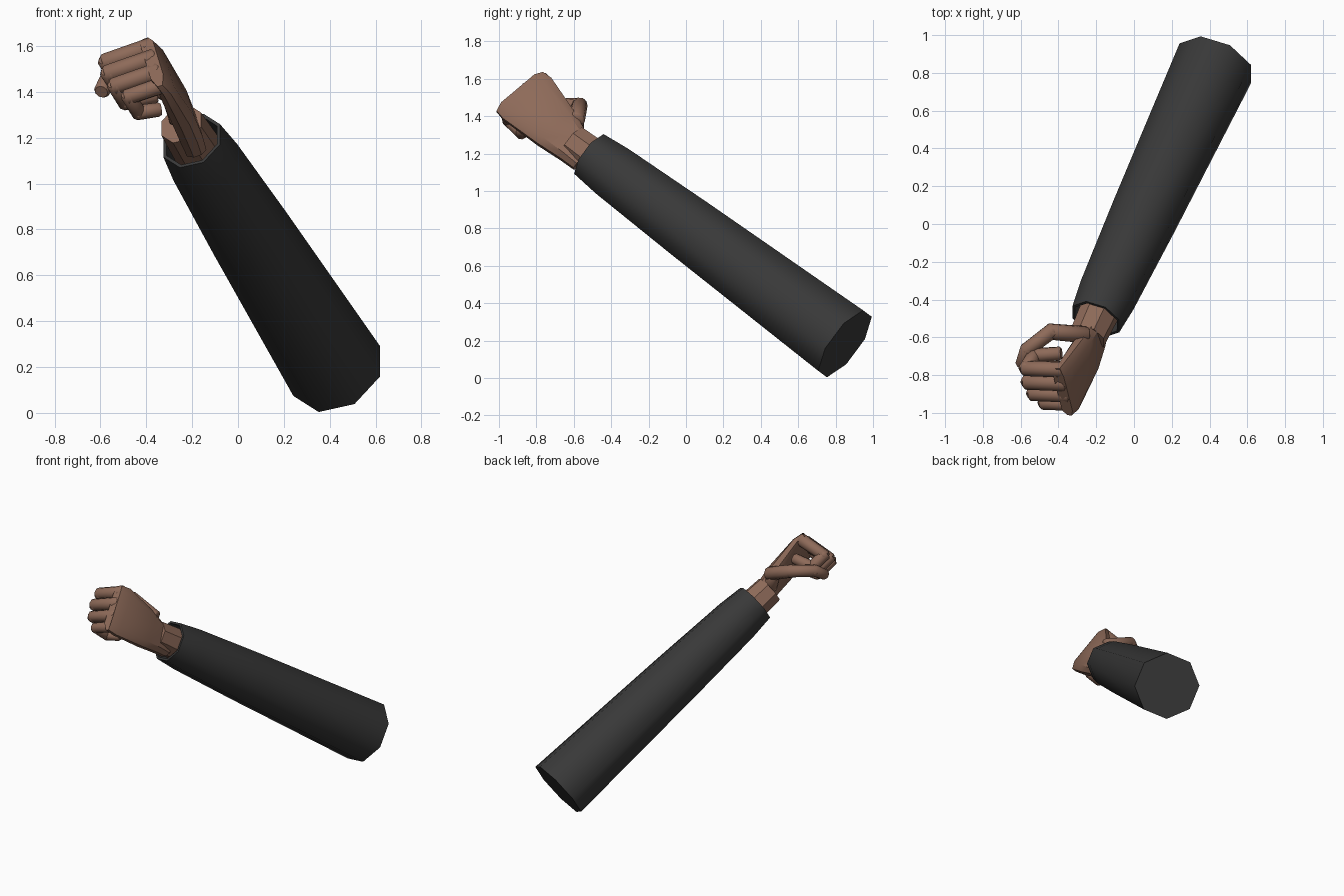
import bpy, bmesh, math
from mathutils import Vector

if "Cube" in bpy.data.objects:
    bpy.data.objects.remove(bpy.data.objects["Cube"])


def material(name, rgb):
    m = bpy.data.materials.new(name)
    m.diffuse_color = (*rgb, 1)
    m.use_nodes = True
    m.node_tree.nodes["Principled BSDF"].inputs["Base Color"].default_value = m.diffuse_color
    return m


CLOTH = material("dark cloth", (0.040, 0.040, 0.040))
SKIN = material("brown skin", (0.270, 0.145, 0.100))


def loft(name, rings, mat, angle):
    """Skin a list of equal-length point rings and cap both ends."""
    bm = bmesh.new()
    loops = [[bm.verts.new(p) for p in ring] for ring in rings]
    n = len(loops[0])
    for a, b in zip(loops, loops[1:]):
        for i in range(n):
            j = (i + 1) % n
            bm.faces.new((a[i], a[j], b[j], b[i]))
    bm.faces.new(loops[0][::-1])
    bm.faces.new(loops[-1])
    bmesh.ops.recalc_face_normals(bm, faces=bm.faces)
    me = bpy.data.meshes.new(name)
    bm.to_mesh(me)
    bm.free()
    me.materials.append(mat)
    ob = bpy.data.objects.new(name, me)
    bpy.context.collection.objects.link(ob)
    bpy.ops.object.select_all(action='DESELECT')
    ob.select_set(True)
    bpy.context.view_layer.objects.active = ob
    bpy.ops.object.shade_smooth_by_angle(angle=math.radians(angle))
    return ob


def circle(c, u, v, r, n, phase=0.5):
    return [c + r * (math.cos(a) * u + math.sin(a) * v)
            for a in (2 * math.pi * (i + phase) / n for i in range(n))]


# Arm axis, from the cut upper end to the wrist
ORIGIN = Vector((0.43, 0.85, 0.183))
AXIS = Vector((-0.35, -0.75, 0.556)).normalized()
U = (Vector((1, 0, 0)) - AXIS * AXIS.x).normalized()
V = AXIS.cross(U)


def arm_rings(spec):
    return [circle(ORIGIN + AXIS * s, U, V, r, 8) for s, r in spec]


# Sleeve, with the hollow cuff folded inward at the wrist
loft("sleeve", arm_rings([(0, 0.218), (1.08, 0.183), (1.63, 0.160), (1.80, 0.143),
                          (1.80, 0.128), (1.66, 0.125)]), CLOTH, 50)
# Forearm stub inside the cuff
loft("wrist", arm_rings([(1.64, 0.112), (1.93, 0.100)]), SKIN, 30)

# Hand frame: H toward knuckles, K toward the thumb side, N out of the hand's back
H = Vector((-0.259, -0.658, 0.705)).normalized()
K = Vector((-0.19, 0.76, 0.62))
K = (K - H * K.dot(H)).normalized()
N = K.cross(H).normalized()
WRIST = Vector((-0.21, -0.60, 1.235))


def hand(h, k, n):
    return WRIST + H * h + K * k + N * n


def palm_ring(h, w, lo, hi, bow=0.0):
    """Octagonal slab section; bow pushes the middle toward the knuckles."""
    e = w * 0.72
    q = (hi - lo) * 0.3
    pts = [(-w, lo + q), (-e, lo), (e, lo), (w, lo + q),
           (w, hi - q), (e, hi), (-e, hi), (-w, hi - q)]
    return [hand(h + (bow if abs(k) < w else 0), k, n) for k, n in pts]


# Palm and back of the hand
loft("palm", [palm_ring(-0.09, 0.080, -0.050, 0.040),
              palm_ring(0.00, 0.098, -0.055, 0.045),
              palm_ring(0.14, 0.132, -0.060, 0.042),
              palm_ring(0.38, 0.172, -0.070, 0.005),
              palm_ring(0.44, 0.165, -0.080, -0.022, 0.015)], SKIN, 35)


def digit(name, joints, radii):
    """Chain of straight tapered segments with lightly rounded ends."""
    for i, (a, b) in enumerate(zip(joints, joints[1:])):
        d = (b - a).normalized()
        u = d.orthogonal().normalized()
        v = d.cross(u)
        ra, rb = radii[i], radii[i + 1]
        a2, b2 = a - d * ra * 0.55, b + d * rb * 0.55
        loft(f"{name}_segment_{i + 1}",
             [circle(a2, u, v, ra * 0.8, 10), circle(a2 + d * 0.01, u, v, ra, 10),
              circle(b2 - d * 0.01, u, v, rb, 10), circle(b2, u, v, rb * 0.8, 10)],
             SKIN, 50)


# Curled fingers: name, side position, knuckle height, reach, radius
for name, k, h, reach, r in [("index_finger", 0.132, 0.410, -0.240, 0.043),
                             ("middle_finger", 0.044, 0.420, -0.245, 0.043),
                             ("ring_finger", -0.042, 0.415, -0.235, 0.041),
                             ("little_finger", -0.120, 0.400, -0.195, 0.037)]:
    digit(name, [hand(h, k, -0.055), hand(h, k, reach),
                 hand(h - 0.105, k, reach + 0.015), hand(h - 0.125, k, -0.10)],
          [r, r * 0.95, r * 0.9, r * 0.85])

# Thumb reaching across toward the fingertips
digit("thumb", [Vector((-0.27, -0.585, 1.385)), Vector((-0.44, -0.570, 1.455)),
                Vector((-0.565, -0.665, 1.455)), Vector((-0.590, -0.735, 1.410))],
      [0.046, 0.043, 0.040, 0.036])
# Fleshy thumb base joining the wrist
digit("thumb_base", [hand(0.05, 0.05, -0.025), Vector((-0.29, -0.590, 1.385))],
      [0.050, 0.044])
